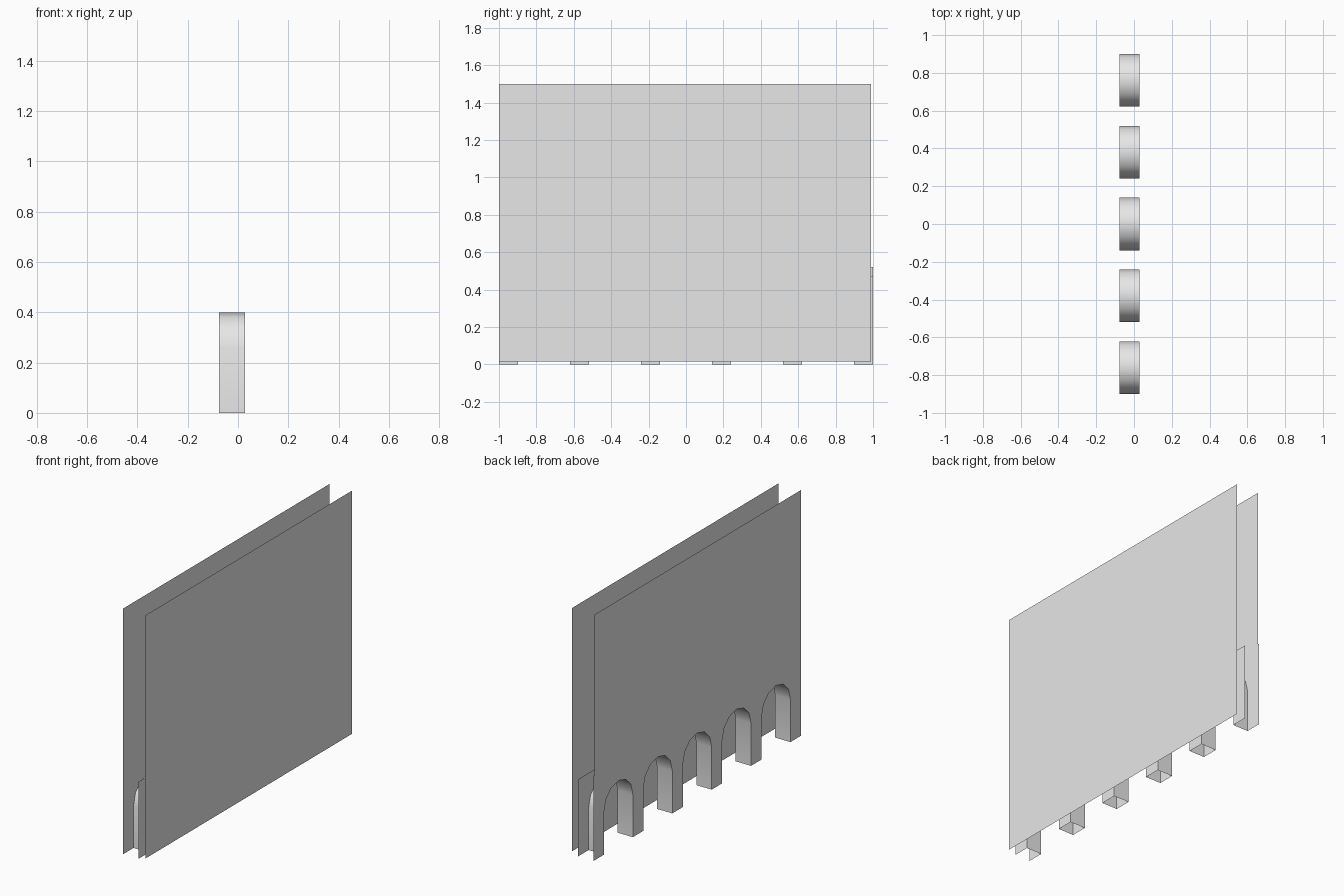
import bpy, bmesh
from math import cos, sin, pi

cube = bpy.data.objects.get("Cube")
if cube:
    bpy.data.objects.remove(cube, do_unlink=True)

grey = bpy.data.materials.new("plain_grey")
grey.use_nodes = True
grey.diffuse_color = (0.8, 0.8, 0.8, 1)
grey.node_tree.nodes["Principled BSDF"].inputs["Base Color"].default_value = (0.8, 0.8, 0.8, 1)

X_ARCADE, X_INNER, X_WALL = -0.076, 0.028, 0.076
RADIUS, SPRING, SEGMENTS = 0.139, 0.26, 6
CENTRES = [-0.76 + 0.38 * i for i in range(5)]


def arch_profile(centre):
    """Points (y, z) up one jamb, round the arch and down the other."""
    curve = [(centre - RADIUS * cos(pi * i / SEGMENTS), SPRING + RADIUS * sin(pi * i / SEGMENTS))
             for i in range(SEGMENTS + 1)]
    return [(centre - RADIUS, 0)] + curve + [(centre + RADIUS, 0)]


def finish(name, bm):
    mesh = bpy.data.meshes.new(name)
    bm.to_mesh(mesh)
    bm.free()
    mesh.materials.append(grey)
    obj = bpy.data.objects.new(name, mesh)
    bpy.context.collection.objects.link(obj)
    return obj


def sheet(name, x, outline, facing):
    """Flat sheet across x from a (y, z) outline, facing +x or -x."""
    bm = bmesh.new()
    face = bm.faces.new([bm.verts.new((x, y, z)) for y, z in outline])
    face.normal_update()
    if face.normal.x * facing < 0:
        face.normal_flip()
    bmesh.ops.triangulate(bm, faces=bm.faces[:])
    return finish(name, bm)


# Bottom edge shared by both arched sheets
arcade_edge = [(-1, 0)] + [p for c in CENTRES for p in arch_profile(c)] + [(1, 0)]

# Tall arched front sheet, low arched inner sheet, plain back sheet
sheet("arcade_wall", X_ARCADE, arcade_edge + [(1, 0.52), (0.99, 0.52), (0.99, 1.5), (-1, 1.5)], -1)
sheet("inner_arcade", X_INNER, arcade_edge + [(1, 0.47), (-1, 0.47)], 1)
sheet("plain_wall", X_WALL, [(-1, 0.015), (0.99, 0.015), (0.99, 1.5), (-1, 1.5)], 1)

# Smooth linings through the openings
for number, centre in enumerate(CENTRES, 1):
    bm = bmesh.new()
    rows = [[bm.verts.new((x, y, z)) for x in (X_ARCADE, X_INNER)] for y, z in arch_profile(centre)]
    for a, b in zip(rows, rows[1:]):
        bm.faces.new((a[0], a[1], b[1], b[0]))
    bm.normal_update()
    bm.faces.ensure_lookup_table()
    if bm.faces[0].normal.y < 0:
        bmesh.ops.reverse_faces(bm, faces=bm.faces[:])
    lining = finish(f"arch_lining_{number}", bm)
    bpy.ops.object.select_all(action="DESELECT")
    lining.select_set(True)
    bpy.context.view_layer.objects.active = lining
    bpy.ops.object.shade_smooth_by_angle(angle=pi / 4)
